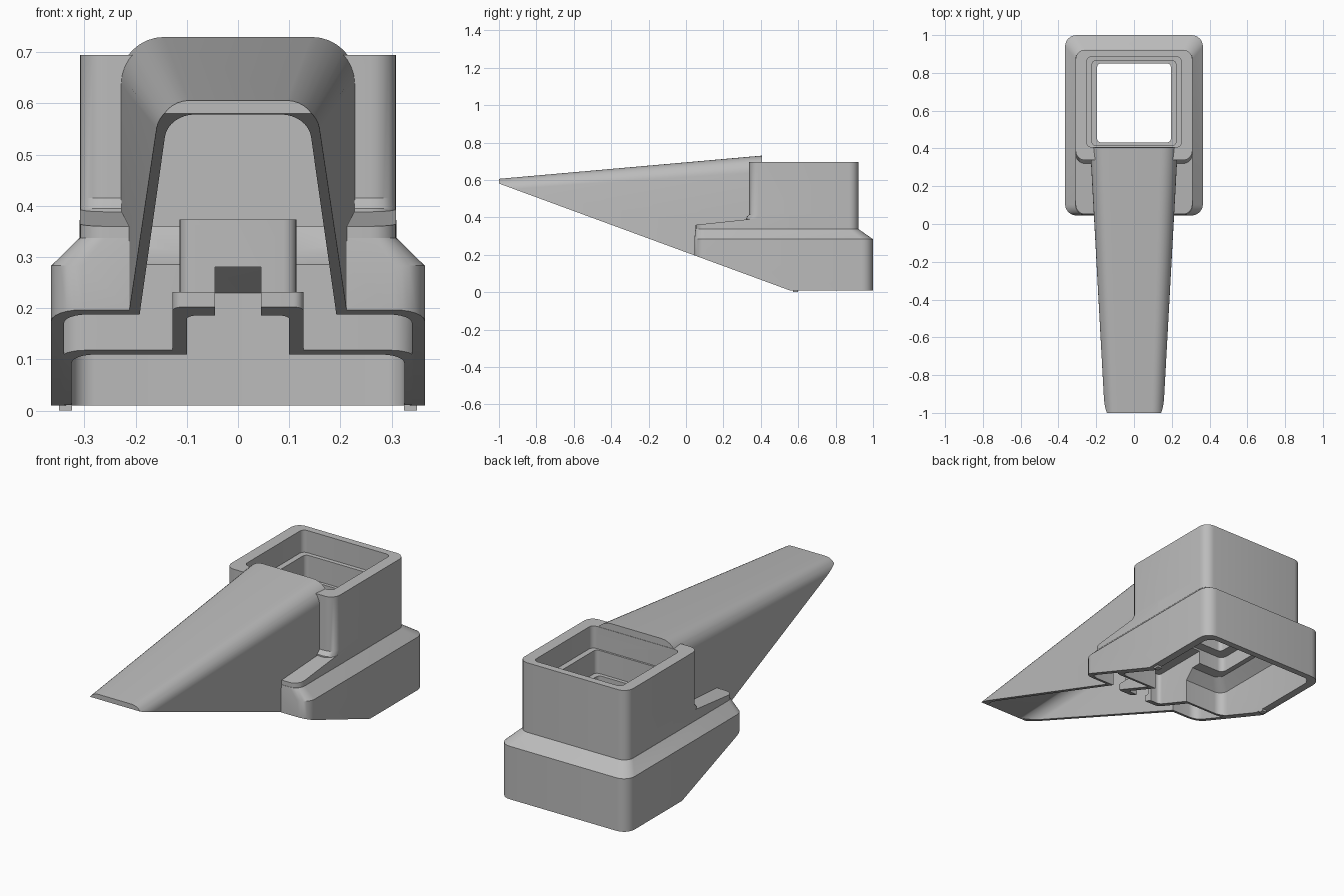
import bpy, bmesh
from math import sin, cos, pi, radians
from mathutils import Vector

if "Cube" in bpy.data.objects:
    bpy.data.objects.remove(bpy.data.objects["Cube"])

grey = bpy.data.materials.new("plain_grey")
grey.use_nodes = True
grey.diffuse_color = (0.5, 0.5, 0.5, 1)
grey.node_tree.nodes["Principled BSDF"].inputs["Base Color"].default_value = (0.5, 0.5, 0.5, 1)


def loft(name, rings):
    """Skin closed rings of points and cap both ends."""
    bm = bmesh.new()
    loops = [[bm.verts.new(p) for p in ring] for ring in rings]
    n = len(loops[0])
    for a, b in zip(loops, loops[1:]):
        for i in range(n):
            j = (i + 1) % n
            bm.faces.new((a[i], a[j], b[j], b[i]))
    bm.faces.new(loops[0])
    bm.faces.new(loops[-1])
    bmesh.ops.recalc_face_normals(bm, faces=bm.faces)
    mesh = bpy.data.meshes.new(name)
    bm.to_mesh(mesh)
    bm.free()
    obj = bpy.data.objects.new(name, mesh)
    bpy.context.collection.objects.link(obj)
    mesh.materials.append(grey)
    return obj


def rect(w, y0, y1, r, z, z_back=None):
    """Horizontal rounded rectangle, optionally tilted from front to back."""
    pts = []
    for cx, cy, start in ((w - r, y1 - r, 0), (r - w, y1 - r, 1),
                          (r - w, y0 + r, 2), (w - r, y0 + r, 3)):
        for k in range(7):
            a = (start + k / 6) * pi / 2
            y = cy + r * sin(a)
            t = (y - y0) / (y1 - y0)
            pts.append((cx + r * cos(a), y, z + ((z_back or z) - z) * t))
    return pts


def arch(y, w, top, r):
    """Upright section with vertical sides and rounded top corners."""
    pts = [(w, y, -0.1)]
    for cx, start in ((w - r, 0), (r - w, 1)):
        for k in range(9):
            a = (start + k / 8) * pi / 2
            pts.append((cx + r * cos(a), y, top - r + r * sin(a)))
    return pts + [(-w, y, -0.1)]


def box(name, w, y0, y1, z0, z1, x=0):
    return loft(name, [[(x + sx * w, y, z) for sx, y in
                        ((-1, y0), (1, y0), (1, y1), (-1, y1))] for z in (z0, z1)])


def combine(target, tool, operation):
    mod = target.modifiers.new(operation.lower(), 'BOOLEAN')
    mod.operation = operation
    mod.solver = 'EXACT'
    mod.object = tool
    bpy.context.view_layer.update()
    result = bpy.data.meshes.new_from_object(
        target.evaluated_get(bpy.context.evaluated_depsgraph_get()))
    target.modifiers.clear()
    target.data = result
    bpy.data.objects.remove(tool)


# Outer skin: flared base with sloping shoulders, tower, tapering spout
body = loft("hollow_body", [
    rect(0.365, 0.045, 1.0, 0.06, 0.01), rect(0.365, 0.045, 1.0, 0.06, 0.283),
    rect(0.31, 0.05, 0.923, 0.05, 0.337)])
shoulder = loft("shoulder", [
    rect(0.31, 0.052, 0.6, 0.05, 0.25), rect(0.309, 0.052, 0.6, 0.05, 0.36, 0.418)])
tower = loft("tower", [
    rect(0.309, 0.32, 0.922, 0.05, 0.2), rect(0.309, 0.32, 0.922, 0.05, 0.395),
    rect(0.309, 0.338, 0.922, 0.05, 0.415), rect(0.309, 0.338, 0.922, 0.05, 0.695)])
spout = loft("spout", [arch(-1, 0.155, 0.606, 0.06), arch(0.405, 0.232, 0.73, 0.088)])
for part in (shoulder, tower, spout):
    combine(body, part, 'UNION')

# Hollow front: spout channel and the space under the shoulders
channel = loft("channel", [arch(-1.1, 0.131, 0.569, 0.05), arch(0.372, 0.208, 0.7, 0.075)])
front_hollow = loft("front_hollow", [
    rect(0.34, 0.07, 0.6, 0.045, -0.1), rect(0.34, 0.07, 0.6, 0.045, 0.272),
    rect(0.288, 0.07, 0.36, 0.04, 0.325)])
for part in (channel, front_hollow):
    combine(body, part, 'DIFFERENCE')

# Inner well wall and the raised latch housing ahead of it
well = loft("well", [
    rect(0.35, 0.26, 0.985, 0.05, 0.011), rect(0.35, 0.26, 0.985, 0.05, 0.285),
    rect(0.295, 0.31, 0.91, 0.05, 0.312), rect(0.295, 0.345, 0.91, 0.05, 0.36)])
latch_low = loft("latch_low", [rect(0.128, 0.03, 0.4, 0.02, 0.012),
                               rect(0.128, 0.03, 0.4, 0.02, 0.232)])
latch_high = loft("latch_high", [rect(0.114, 0.055, 0.42, 0.025, 0.1),
                                 rect(0.114, 0.055, 0.42, 0.025, 0.373)])
for part in (well, latch_low, latch_high):
    combine(body, part, 'UNION')

# Stepped well passing through the tower, widening below
shaft = loft("shaft", [
    rect(0.325, 0.283, 0.968, 0.045, -0.1), rect(0.325, 0.283, 0.968, 0.045, 0.23),
    rect(0.27, 0.33, 0.9, 0.04, 0.28), rect(0.245, 0.385, 0.88, 0.03, 0.281),
    rect(0.245, 0.385, 0.88, 0.03, 0.36), rect(0.195, 0.432, 0.85, 0.02, 0.361),
    rect(0.195, 0.432, 0.85, 0.02, 0.46), rect(0.222, 0.415, 0.865, 0.02, 0.461),
    rect(0.222, 0.415, 0.865, 0.02, 0.58), rect(0.25, 0.407, 0.885, 0.025, 0.581),
    rect(0.25, 0.407, 0.885, 0.025, 0.8)])
latch_hollow = loft("latch_hollow", [rect(0.1, 0.075, 0.46, 0.02, -0.1),
                                     rect(0.1, 0.075, 0.46, 0.02, 0.35)])
latch_slot = box("latch_slot", 0.045, 0.0, 0.12, -0.1, 0.28)

# Sloping underside
underside = loft("underside", [
    [(x, -1.3, 0.691), (x, 0.563, 0.0065), (x, 0.563, -0.5), (x, -1.3, -0.5)]
    for x in (-0.6, 0.6)])
for part in (shaft, latch_hollow, latch_slot, underside):
    combine(body, part, 'DIFFERENCE')

# Small feet under the side walls
feet = [box("foot_" + side, 0.013, 0.572, 0.6, 0.0, 0.015, x)
        for side, x in (("left", 0.337), ("right", -0.337))]

bpy.ops.object.select_all(action='DESELECT')
body.select_set(True)
bpy.context.view_layer.objects.active = body
bpy.ops.object.shade_smooth_by_angle(angle=radians(30))
